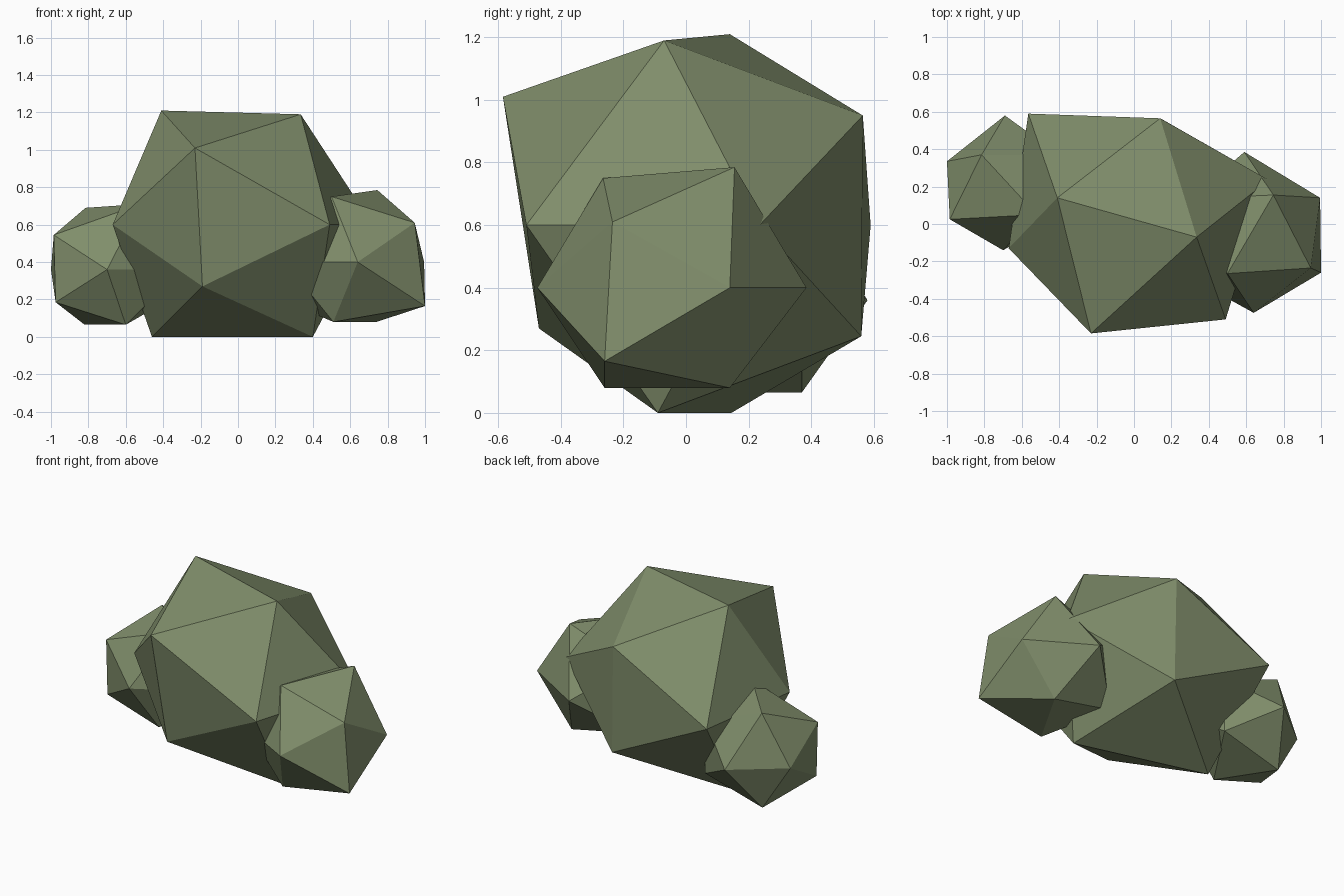
import bpy
import bmesh

default_cube = bpy.data.objects.get("Cube")
if default_cube:
    bpy.data.objects.remove(default_cube, do_unlink=True)

# One flat moss green for all the stones
moss_green = bpy.data.materials.new("moss_green")
moss_green.use_nodes = True
colour = (0.216, 0.27, 0.147, 1)
moss_green.diffuse_color = colour
shader = next(n for n in moss_green.node_tree.nodes if n.type == "BSDF_PRINCIPLED")
shader.inputs["Base Color"].default_value = colour
shader.inputs["Roughness"].default_value = 0.9


def boulder(name, ridge, shoulders, waist_height, waist, hips, base):
    """Irregular twenty-sided stone: the hull of corner pairs stacked from ridge to base."""
    corners = ridge + shoulders + [(x, y, waist_height) for x, y in waist] + hips + base
    bm = bmesh.new()
    for corner in corners:
        bm.verts.new(corner)
    bmesh.ops.convex_hull(bm, input=bm.verts[:])
    bmesh.ops.recalc_face_normals(bm, faces=bm.faces[:])
    mesh = bpy.data.meshes.new(name)
    bm.to_mesh(mesh)
    bm.free()
    mesh.materials.append(moss_green)
    stone = bpy.data.objects.new(name, mesh)
    bpy.context.scene.collection.objects.link(stone)
    return stone


# Large middle stone
boulder(
    "main_boulder",
    ridge=[(-0.41, 0.14, 1.21), (0.335, -0.07, 1.19)],
    shoulders=[(-0.23, -0.585, 1.01), (0.14, 0.565, 0.95)],
    waist_height=0.6,
    waist=[(-0.67, -0.13), (0.49, -0.51), (0.72, 0.235), (-0.565, 0.59)],
    hips=[(-0.19, -0.47, 0.27), (0.15, 0.56, 0.245)],
    base=[(0.4, -0.09, 0), (-0.46, 0.145, 0)],
)

# Small stone leaning on the left side
boulder(
    "left_boulder",
    ridge=[(0.5, -0.265, 0.75), (0.745, 0.155, 0.785)],
    shoulders=[(0.945, -0.235, 0.61), (0.3, 0.136, 0.62)],
    waist_height=0.4,
    waist=[(0.64, -0.475), (0.995, 0.14), (0.59, 0.385), (0.25, -0.26)],
    hips=[(1.0, -0.26, 0.165), (0.3, 0.136, 0.17)],
    base=[(0.51, -0.26, 0.08), (0.74, 0.14, 0.08)],
)

# Smaller stone leaning on the right side
boulder(
    "right_boulder",
    ridge=[(-0.815, 0.37, 0.69), (-0.52, 0.05, 0.71)],
    shoulders=[(-0.985, 0.025, 0.545), (-0.4, 0.37, 0.54)],
    waist_height=0.36,
    waist=[(-1.0, 0.335), (-0.69, 0.58), (-0.7, -0.14), (-0.3, 0.08)],
    hips=[(-0.975, 0.025, 0.185), (-0.4, 0.37, 0.18)],
    base=[(-0.82, 0.37, 0.065), (-0.6, 0.03, 0.065)],
)
